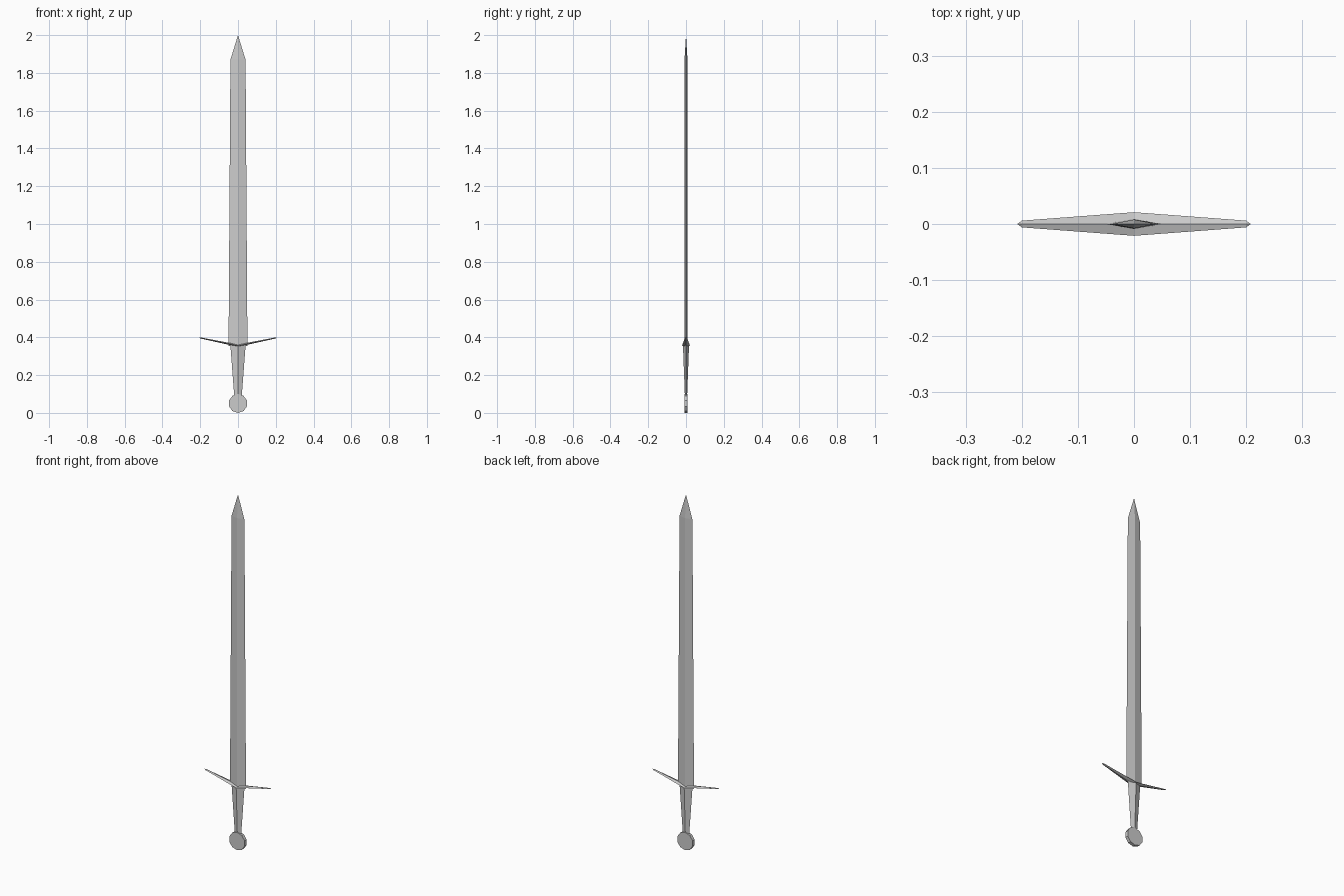
import bpy, bmesh, math

if "Cube" in bpy.data.objects:
    bpy.data.objects.remove(bpy.data.objects["Cube"])


def loft(name, rings, axis_ends=(None, None)):
    """Skin a list of equal-sized rings; cap ends with a face or a point."""
    bm = bmesh.new()
    loops = [[bm.verts.new(p) for p in ring] for ring in rings]
    for a, b in zip(loops, loops[1:]):
        n = len(a)
        for i in range(n):
            bm.faces.new((a[i], a[(i + 1) % n], b[(i + 1) % n], b[i]))
    for loop, end in ((loops[0], axis_ends[0]), (loops[-1], axis_ends[1])):
        if end is None:
            bm.faces.new(loop)
        else:
            tip = bm.verts.new(end)
            for i in range(len(loop)):
                bm.faces.new((loop[i], loop[(i + 1) % len(loop)], tip))
    bmesh.ops.recalc_face_normals(bm, faces=bm.faces)
    mesh = bpy.data.meshes.new(name)
    bm.to_mesh(mesh)
    bm.free()
    obj = bpy.data.objects.new(name, mesh)
    bpy.context.collection.objects.link(obj)
    return obj


def diamond(z, hx, hy):
    return [(hx, 0, z), (0, hy, z), (-hx, 0, z), (0, -hy, z)]


def guard_ring(x, zc, hy, hz):
    return [(x, hy, zc), (x, 0, zc + hz), (x, -hy, zc), (x, 0, zc - hz)]


# Blade: diamond section, slight taper, pointed tip
loft("blade", [diamond(0.355, 0.05, 0.009), diamond(1.87, 0.04, 0.008)],
     (None, (0, 0, 2.0)))

# Grip: diamond section narrowing to the pommel
loft("grip", [diamond(0.09, 0.02, 0.006), diamond(0.355, 0.04, 0.016)])

# Crossguard: shallow V with small pointed ends
loft("crossguard",
     [guard_ring(-0.2, 0.397, 0.006, 0.003),
      guard_ring(0, 0.356, 0.021, 0.006),
      guard_ring(0.2, 0.397, 0.006, 0.003)],
     ((-0.208, 0, 0.4), (0.208, 0, 0.4)))

# Pommel: flat ten-sided disc
R, N = 0.05, 10
loft("pommel", [[(R * math.sin(2 * math.pi * i / N), y,
                  R - R * math.cos(2 * math.pi * i / N)) for i in range(N)]
                for y in (-0.009, 0.009)])
